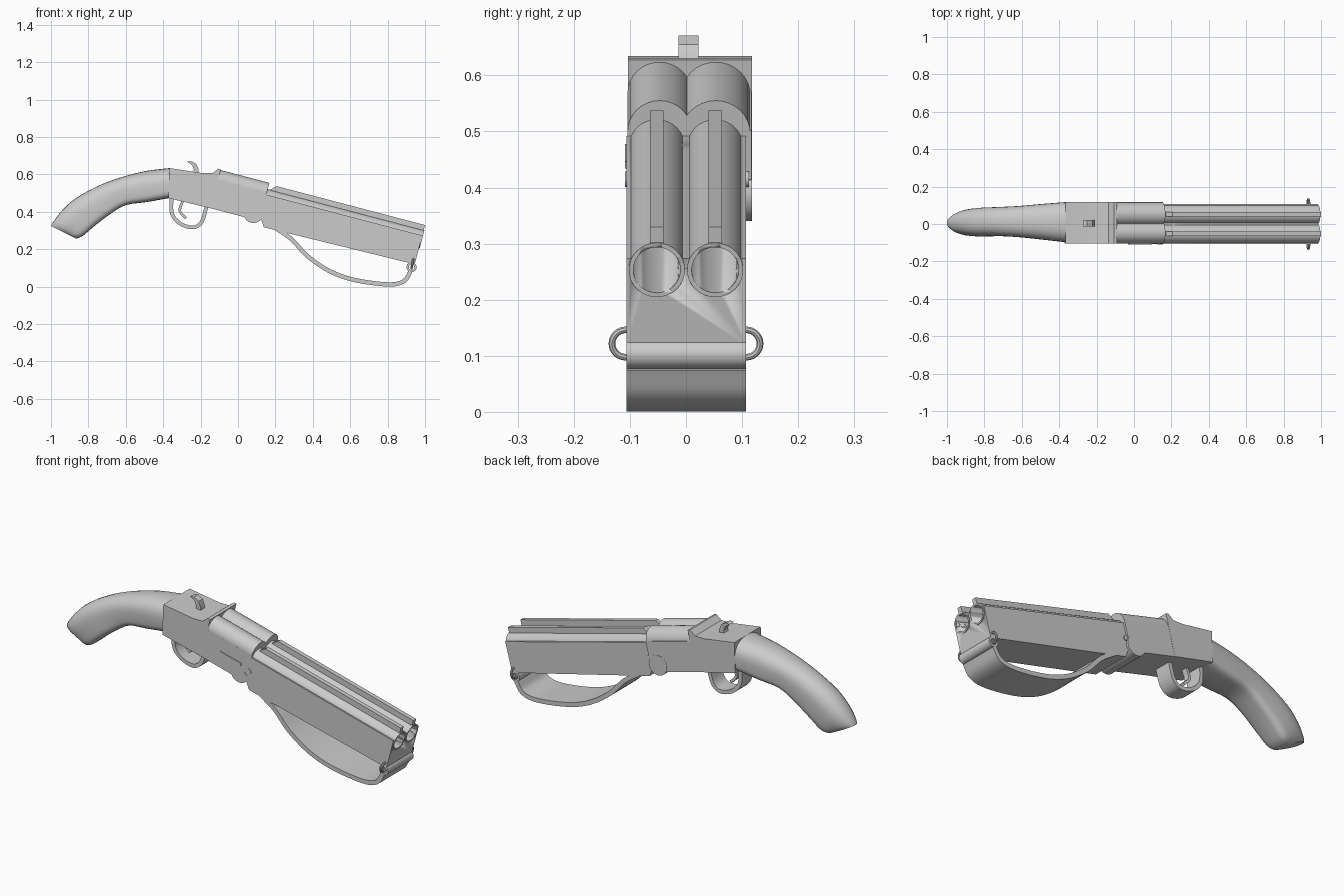
import bpy, bmesh, math
from mathutils import Vector

if "Cube" in bpy.data.objects:
    bpy.data.objects.remove(bpy.data.objects["Cube"])

TILT = math.radians(14.7)
C, S = math.cos(TILT), math.sin(TILT)


def P(s, h):
    """Point in the barrel frame: s back from the muzzle, h above the bore axis."""
    return (0.98 - s * C + h * S, 0.254 + s * S + h * C)


def smooth_path(pts, n=5):
    """Catmull-Rom interpolation of tuples of any length."""
    p = [Vector(q) for q in pts]
    p = [2 * p[0] - p[1]] + p + [2 * p[-1] - p[-2]]
    out = []
    for i in range(1, len(p) - 2):
        a, b, c, d = p[i - 1:i + 3]
        for k in range(n):
            t = k / n
            out.append(0.5 * (2 * b + (c - a) * t + (2 * a - 5 * b + 4 * c - d) * t * t
                              + (3 * b - a - 3 * c + d) * t ** 3))
    return out + [p[-2]]


def finish(name, bm, angle=35):
    bmesh.ops.recalc_face_normals(bm, faces=bm.faces)
    me = bpy.data.meshes.new(name)
    bm.to_mesh(me)
    bm.free()
    ob = bpy.data.objects.new(name, me)
    bpy.context.collection.objects.link(ob)
    bpy.ops.object.select_all(action='DESELECT')
    ob.select_set(True)
    bpy.context.view_layer.objects.active = ob
    bpy.ops.object.shade_smooth_by_angle(angle=math.radians(angle))
    return ob


def loft(name, sections, closed=False):
    """Skin a list of equal-length point rings."""
    bm = bmesh.new()
    rings = [[bm.verts.new(v) for v in sec] for sec in sections]
    n = len(rings[0])
    for a, b in zip(rings, rings[1:] + rings[:1] if closed else rings[1:]):
        for i in range(n):
            j = (i + 1) % n
            bm.faces.new((a[i], a[j], b[j], b[i]))
    if not closed:
        bm.faces.new(rings[0])
        bm.faces.new(rings[-1])
    return finish(name, bm)


def prism(name, pts, y0, y1):
    """Side profile in x,z extruded across y."""
    return loft(name, [[(x, y, z) for x, z in pts] for y in (y0, y1)])


def ribbon(name, pts, thick, y0, y1, closed=False):
    """Flat band following a path in x,z."""
    path = [Vector(p) for p in pts] if closed else smooth_path(pts)
    n, secs = len(path), []
    for i, p in enumerate(path):
        a = path[i - 1] if closed or i else p
        b = path[(i + 1) % n] if closed or i < n - 1 else p
        t = (b - a).normalized()
        o = Vector((-t.y, t.x)) * thick / 2
        l, r = p + o, p - o
        secs.append([(l.x, y0, l.y), (l.x, y1, l.y), (r.x, y1, r.y), (r.x, y0, r.y)])
    return loft(name, secs, closed)


def axis_tube(name, s0, s1, y, h, r, n=32):
    """Cylinder parallel to the bore."""
    ang = [2 * math.pi * k / n for k in range(n)]
    secs = []
    for s in (s0, s1):
        ring = []
        for a in ang:
            x, z = P(s, h + r * math.sin(a))
            ring.append((x, y + r * math.cos(a), z))
        secs.append(ring)
    return loft(name, secs)


def circle(cx, cz, r, n=24):
    return [(cx + r * math.cos(2 * math.pi * k / n), cz + r * math.sin(2 * math.pi * k / n))
            for k in range(n)]


def cut(ob, tool):
    m = ob.modifiers.new("bore", 'BOOLEAN')
    m.operation, m.object, m.solver = 'DIFFERENCE', tool, 'EXACT'


# Stock: top x,z / bottom x,z / half width / y centre
stations = [(-.366, .634, -.372, .473, .107, .010),
            (-.50, .617, -.49, .452, .095, .012),
            (-.64, .580, -.60, .436, .083, .013),
            (-.76, .533, -.68, .390, .078, .013),
            (-.874, .468, -.76, .330, .077, .010),
            (-.944, .404, -.825, .275, .070, .008),
            (-.985, .350, -.855, .260, .056, .006),
            (-1.0, .325, -.868, .258, .040, .006)]
secs = []
for tx, tz, bx, bz, w, yc in smooth_path(stations, 3):
    ring = []
    for k in range(28):
        a = 2 * math.pi * k / 28
        c, s = math.cos(a), math.sin(a)
        e = 0.85 if s > 0 else 0.4
        u = math.copysign(abs(c) ** e, c)
        v = math.copysign(abs(s) ** e, s) / 2 + 0.5
        ring.append((bx + (tx - bx) * v, yc + w * u, bz + (tz - bz) * v))
    secs.append(ring)
loft("stock", secs)

# Receiver with raised standing breech
prism("receiver", [(-.366, .634), (-.19, .607), (-.136, .607), (-.106, .631), (-.092, .627),
                   P(1.13, -.126), (-.372, .473)], -.103, .118)

# Breech block under two wide chambers
prism("breech_block", [P(.86, .03), P(.86, -.06), P(.93, -.126), P(1.14, -.126), P(1.14, .03)],
      -.104, .117)
for side, y, r in (("left", -.047, .057), ("right", .053, .062)):
    axis_tube("chamber_" + side, .862, 1.14, y, .085 - r, r)

# Hinge boss, pin and side catch
prism("hinge_boss", circle(.083, .393, .053), -.104, .118)
prism("hinge_screw", circle(.138, .415, .014, 16), -.109, .112)
prism("side_catch", [(-.03, .478), (.095, .446), (.092, .434), (-.032, .466)], -.109, -.09)

# Fore-end and barrels with bored muzzles
fore_end = prism("fore_end", [P(0, .02), P(0, -.139), P(.83, -.152), P(.86, -.11), P(.86, .02)],
                 -.106, .107)
for side, y in (("left", -.052), ("right", .052)):
    barrel = axis_tube("barrel_" + side, -.004, .87, y, 0, .05)
    bore = axis_tube("bore_cutter_" + side, -.05, .75, y, 0, .042)
    bore.hide_render = True
    bore.hide_set(True)
    cut(barrel, bore)
    cut(fore_end, bore)
    prism("rib_" + side, [P(0, .078), P(0, .04), P(.86, .04), P(.82, .078)], y - .012, y + .012)

# Hammer
prism("hammer", [(-.272, .668), (-.25, .671), (-.222, .655), (-.212, .63), (-.21, .59),
                 (-.25, .59), (-.235, .625), (-.245, .65)], -.013, .022)

# Trigger guard and trigger
ribbon("trigger_guard", [(-.356, .475), (-.352, .388), (-.307, .336), (-.238, .317),
                         (-.192, .35), (-.166, .44)], .02, -.035, .055)
ribbon("trigger", [(-.295, .46), (-.311, .405), (-.278, .366)], .014, -.005, .025)

# Carry strap, its rolled end and side rings
ribbon("strap", [(.104, .393), (.195, .318), (.286, .254), (.372, .163), (.49, .083),
                 (.623, .036), (.80, .012), (.885, .028), (.922, .08)], .023, -.106, .107)
ribbon("strap_roll", circle(.928, .104, .021, 20), .012, -.106, .107, closed=True)
for side, y in (("left", -.107), ("right", .107)):
    bpy.ops.mesh.primitive_torus_add(location=(.932, y, .122), rotation=(0, math.pi / 2 + .2, 0),
                                     major_radius=.025, minor_radius=.006,
                                     major_segments=24, minor_segments=8)
    ring = bpy.context.object
    ring.name = "strap_ring_" + side
    bpy.ops.object.shade_smooth_by_angle(angle=math.radians(40))
